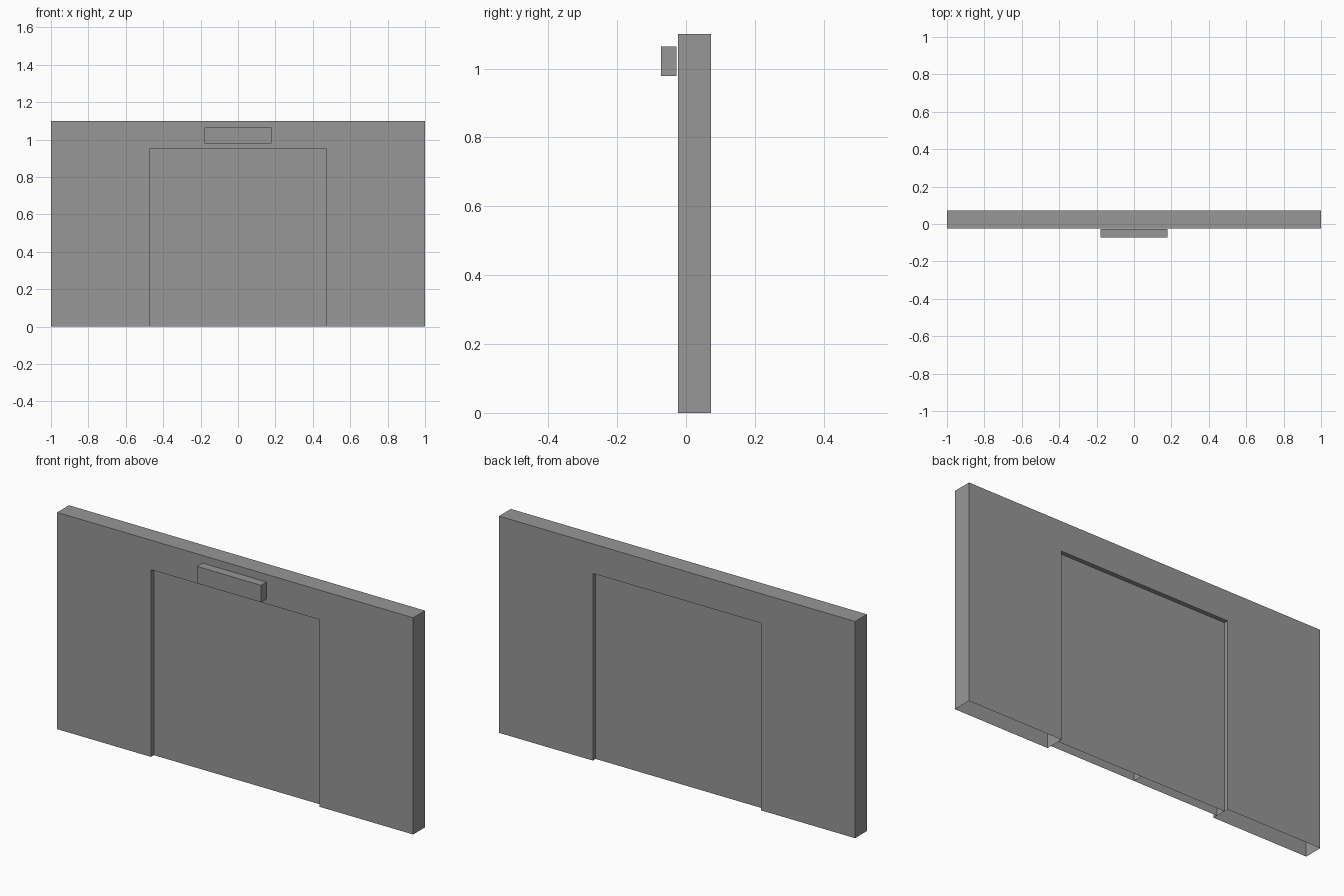
import bpy
import bmesh

cube = bpy.data.objects.get("Cube")
if cube:
    bpy.data.objects.remove(cube, do_unlink=True)

# One plain grey for everything
GREY = (0.31, 0.31, 0.31, 1.0)
grey = bpy.data.materials.new("plain grey")
grey.diffuse_color = GREY
grey.use_nodes = True
grey.node_tree.nodes["Principled BSDF"].inputs["Base Color"].default_value = GREY


def extruded(name, outline, y0, y1, open_bottom=False):
    """Extrude an x-z outline from y0 to y1, optionally without floor faces."""
    bm = bmesh.new()
    face = bm.faces.new([bm.verts.new((x, y0, z)) for x, z in outline])
    res = bmesh.ops.extrude_face_region(bm, geom=[face], use_keep_orig=True)
    moved = [v for v in res["geom"] if isinstance(v, bmesh.types.BMVert)]
    bmesh.ops.translate(bm, verts=moved, vec=(0, y1 - y0, 0))
    bmesh.ops.recalc_face_normals(bm, faces=bm.faces)
    if open_bottom:
        floor = [f for f in bm.faces if all(abs(v.co.z) < 1e-5 for v in f.verts)]
        bmesh.ops.delete(bm, geom=floor, context='FACES_ONLY')
    mesh = bpy.data.meshes.new(name)
    bm.to_mesh(mesh)
    bm.free()
    mesh.materials.append(grey)
    obj = bpy.data.objects.new(name, mesh)
    bpy.context.collection.objects.link(obj)
    return obj


def rect(x0, x1, z0, z1):
    return [(x0, z0), (x1, z0), (x1, z1), (x0, z1)]


HALF, TOP = 1.0, 1.10              # wall size
DOOR, DOOR_TOP = 0.473, 0.95       # doorway size
WALL_FRONT, WALL_BACK = -0.023, 0.072

# Wall with a doorway, hollow underneath
extruded("wall",
         [(-HALF, 0), (-DOOR, 0), (-DOOR, DOOR_TOP), (DOOR, DOOR_TOP),
          (DOOR, 0), (HALF, 0), (HALF, TOP), (-HALF, TOP)],
         WALL_FRONT, WALL_BACK, open_bottom=True)

# Two door leaves meeting in the middle, recessed on both sides
for name, x0, x1 in (("right_door_leaf", -DOOR, 0), ("left_door_leaf", 0, DOOR)):
    extruded(name, rect(x0, x1, 0, DOOR_TOP), 0.0, 0.05, open_bottom=True)

# Sign box just in front of the wall above the doorway
extruded("sign_box", rect(-0.18, 0.18, 0.978, 1.064), -0.072, -0.028)
